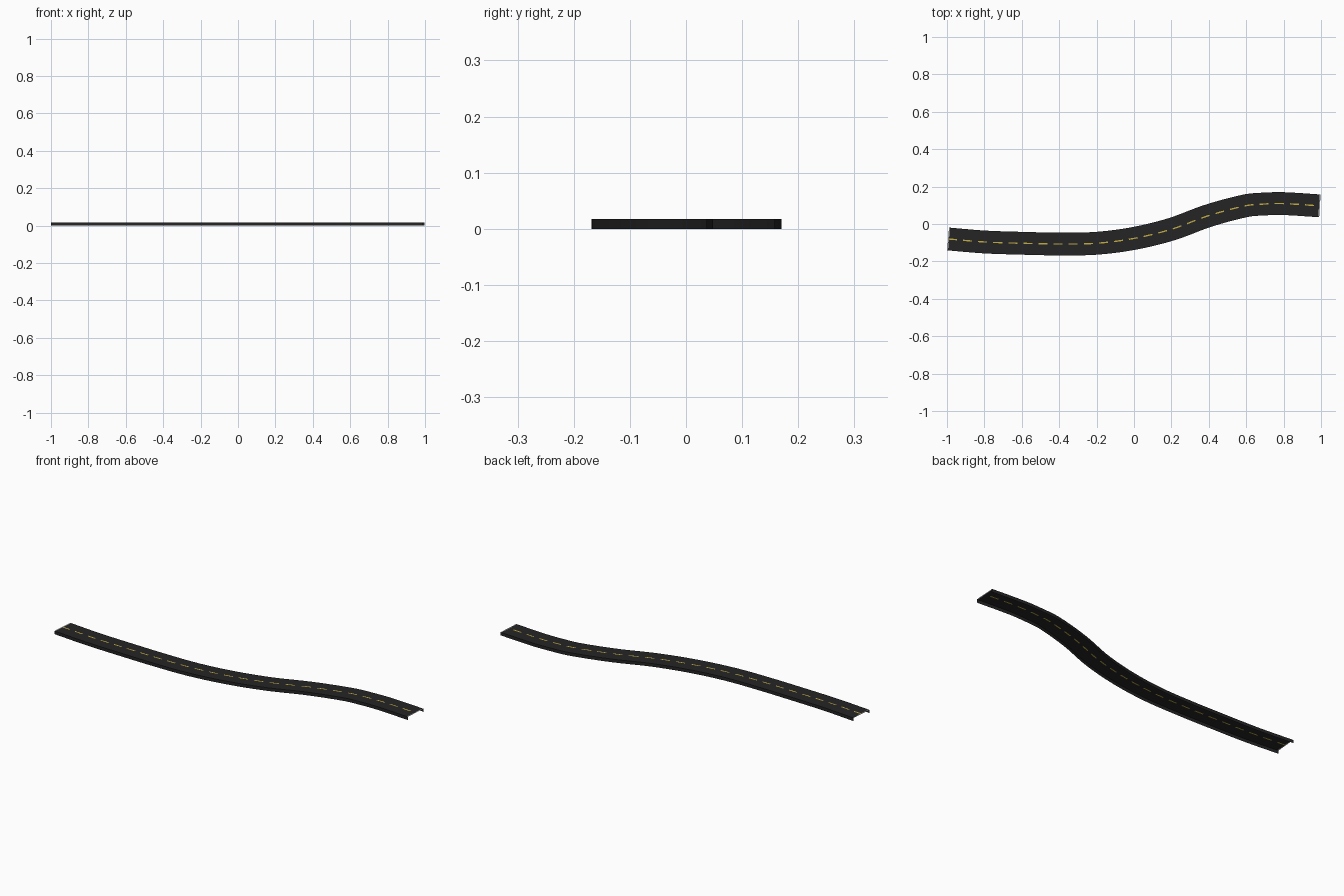
import bpy, bmesh, math
from mathutils import Vector

if "Cube" in bpy.data.objects:
    bpy.data.objects.remove(bpy.data.objects["Cube"])

HALF_W, TOP, LINE_W, DASH_W = 0.061, 0.017, 0.005, 0.0035
PERIODS, SUB, ON = 25, 5, 3

PATH = [(-0.994, -0.080), (-0.8, -0.096), (-0.6, -0.103), (-0.4, -0.107),
        (-0.2, -0.103), (0.0, -0.077), (0.2, -0.028), (0.4, 0.045),
        (0.6, 0.098), (0.7, 0.107), (0.8, 0.109), (0.994, 0.097)]


def material(name, rgb):
    m = bpy.data.materials.new(name)
    m.diffuse_color = (*rgb, 1)
    m.use_nodes = True
    m.node_tree.nodes["Principled BSDF"].inputs["Base Color"].default_value = m.diffuse_color
    return m


def smooth_path(points, steps=16):
    """Smooth curve through the points (cubic with finite-difference slopes)."""
    p = [Vector(q) for q in points]
    slope = []
    for i in range(len(p)):
        a, b = p[max(i - 1, 0)], p[min(i + 1, len(p) - 1)]
        slope.append((b.y - a.y) / (b.x - a.x))
    out = []
    for i in range(len(p) - 1):
        h = p[i + 1].x - p[i].x
        for k in range(steps):
            t = k / steps
            y = ((2*t**3 - 3*t**2 + 1) * p[i].y + (t**3 - 2*t**2 + t) * h * slope[i]
                 + (3*t**2 - 2*t**3) * p[i + 1].y + (t**3 - t**2) * h * slope[i + 1])
            out.append(Vector((p[i].x + h * t, y)))
    return out + [p[-1]]


curve = smooth_path(PATH)
dist = [0.0]
for a, b in zip(curve, curve[1:]):
    dist.append(dist[-1] + (b - a).length)
total = dist[-1]


def frame(s):
    """Point and left-hand normal at distance s along the path."""
    i = 0
    while i < len(dist) - 2 and dist[i + 1] < s:
        i += 1
    t = (s - dist[i]) / (dist[i + 1] - dist[i])
    a, b = max(i - 1, 0), min(i + 2, len(curve) - 1)
    d = (curve[b] - curve[a]).normalized()
    return curve[i].lerp(curve[i + 1], t), Vector((-d.y, d.x))


# Stations along the road, with a narrow strip at each end
n = PERIODS * SUB
stations = [total * i / n for i in range(n + 1)]
stations.insert(1, LINE_W)
stations.insert(-1, total - LINE_W)

# Cross-section: side skirts and deck, open underneath
section = [(HALF_W, 0), (HALF_W, TOP), (DASH_W, TOP),
           (-DASH_W, TOP), (-HALF_W, TOP), (-HALF_W, 0)]

bm = bmesh.new()
rows = []
for s in stations:
    c, nrm = frame(s)
    rows.append([bm.verts.new((*(c + nrm * o), z)) for o, z in section])

for i, (r0, r1) in enumerate(zip(rows, rows[1:])):
    mid = (stations[i] + stations[i + 1]) / 2
    step = int(mid / total * n) % SUB
    at_end = i in (0, len(rows) - 2)
    for j in range(len(section) - 1):
        f = bm.faces.new((r0[j], r0[j + 1], r1[j + 1], r1[j]))
        if at_end and 1 <= j <= 3:
            f.material_index = 2
        elif j == 2 and step < ON:
            f.material_index = 1
# Deck faces upward
bm.normal_update()
if sum(f.normal.z for f in bm.faces) < 0:
    bmesh.ops.reverse_faces(bm, faces=bm.faces[:])

mesh = bpy.data.meshes.new("road")
bm.to_mesh(mesh)
bm.free()
for m in (material("asphalt", (0.018, 0.018, 0.019)),
          material("yellow_dashes", (0.55, 0.42, 0.06)),
          material("end_line", (0.6, 0.6, 0.6))):
    mesh.materials.append(m)
road = bpy.data.objects.new("road", mesh)
bpy.context.collection.objects.link(road)
bpy.context.view_layer.objects.active = road
road.select_set(True)
bpy.ops.object.shade_smooth_by_angle(angle=math.radians(30))
